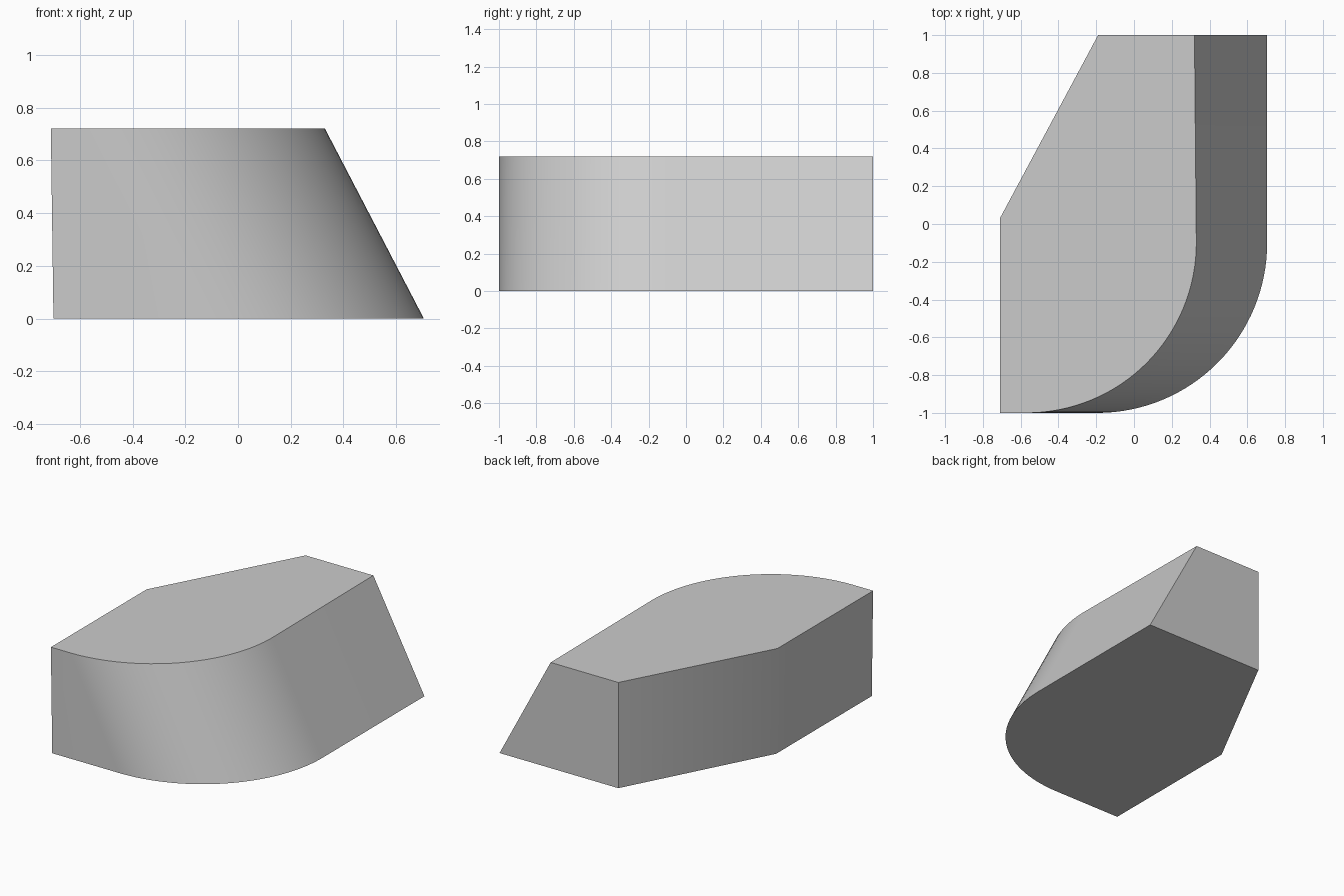
import bpy, bmesh
from math import sin, cos, pi, radians

if "Cube" in bpy.data.objects:
    bpy.data.objects.remove(bpy.data.objects["Cube"], do_unlink=True)

grey = bpy.data.materials.new("plain grey")
grey.use_nodes = True
colour = (0.6, 0.6, 0.6, 1)
grey.diffuse_color = colour
grey.node_tree.nodes["Principled BSDF"].inputs["Base Color"].default_value = colour

HEIGHT = 0.72
RADIUS = 0.9
STEPS = 32


def outline(left, right, back_right):
    """Plan with a rounded front corner and a cut back corner."""
    cx, cy = right - RADIUS, RADIUS - 1
    pts = [(left, -1)]
    for i in range(STEPS + 1):
        a = -pi / 2 + pi / 2 * i / STEPS
        pts.append((cx + RADIUS * cos(a), cy + RADIUS * sin(a)))
    return pts + [(back_right, 1), (-0.19, 1), (left, 0.03)]


# Solid block lofted from the wide base to the narrower top
bm = bmesh.new()
base = [bm.verts.new((x, y, 0)) for x, y in outline(-0.70, 0.705, 0.705)]
top = [bm.verts.new((x, y, HEIGHT)) for x, y in outline(-0.71, 0.33, 0.32)]
count = len(base)
for i in range(count):
    j = (i + 1) % count
    bm.faces.new((base[i], base[j], top[j], top[i]))
bm.faces.new(top)
bm.faces.new(base[::-1])
bmesh.ops.recalc_face_normals(bm, faces=bm.faces)

mesh = bpy.data.meshes.new("sloped_block")
bm.to_mesh(mesh)
bm.free()
block = bpy.data.objects.new("sloped_block", mesh)
bpy.context.collection.objects.link(block)
mesh.materials.append(grey)

# Smooth the curved wall and keep the rims sharp
bpy.ops.object.select_all(action='DESELECT')
block.select_set(True)
bpy.context.view_layer.objects.active = block
bpy.ops.object.shade_smooth_by_angle(angle=radians(30))
